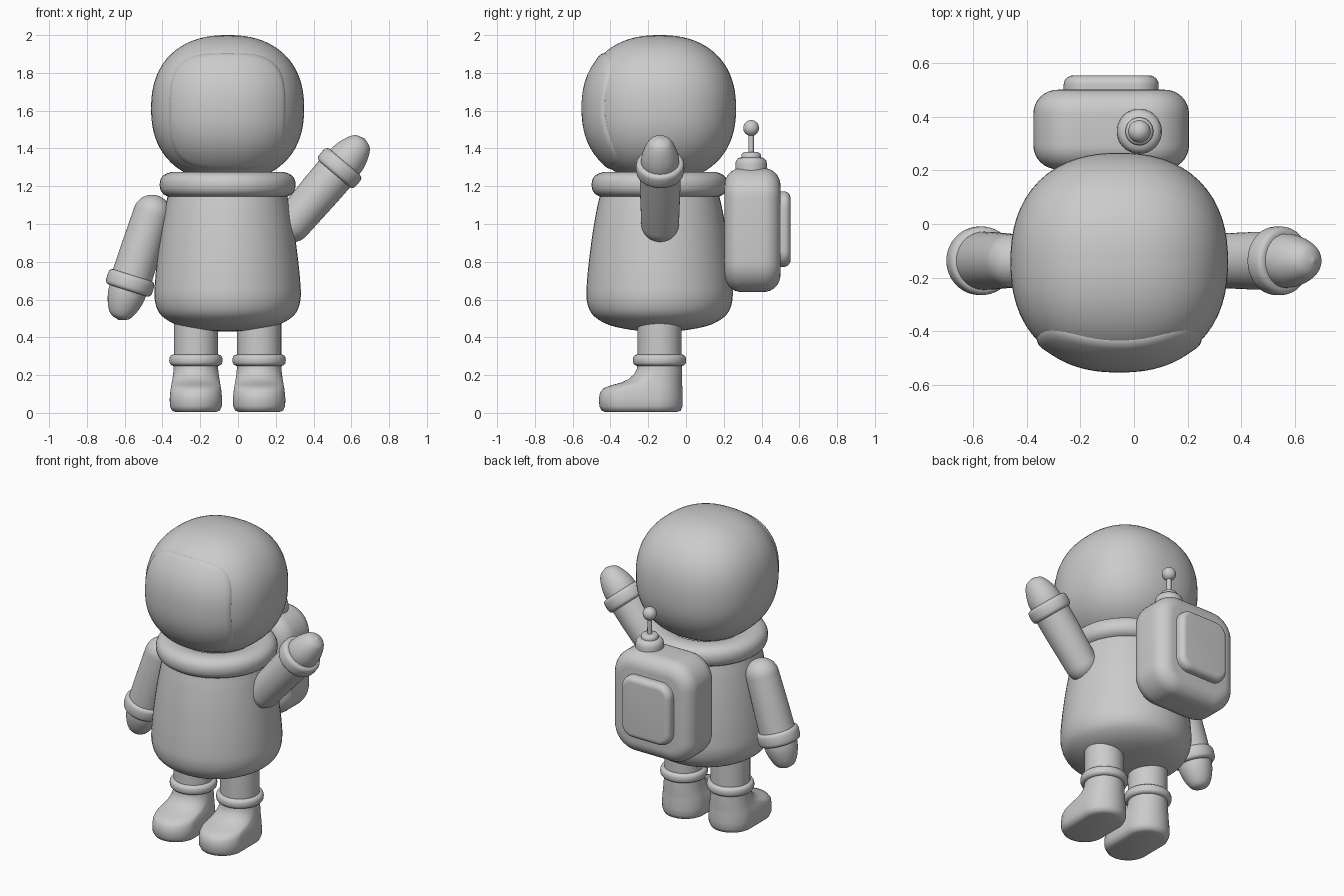
import bpy, bmesh, math
from mathutils import Matrix, Vector

cube = bpy.data.objects.get("Cube")
if cube:
    bpy.data.objects.remove(cube, do_unlink=True)

CX, CY = -0.055, -0.14   # axis of the body

suit = bpy.data.materials.new("suit_grey")
suit.use_nodes = True
GREY = (0.6, 0.6, 0.6, 1)
suit.diffuse_color = GREY
suit.node_tree.nodes["Principled BSDF"].inputs["Base Color"].default_value = GREY


def finish(name, bm, matrix=None, angle=50):
    """Turn a bmesh into a smooth shaded object."""
    bmesh.ops.remove_doubles(bm, verts=bm.verts, dist=0.0002)
    bmesh.ops.recalc_face_normals(bm, faces=bm.faces)
    if matrix:
        bm.transform(matrix)
    mesh = bpy.data.meshes.new(name)
    bm.to_mesh(mesh)
    bm.free()
    mesh.materials.append(suit)
    ob = bpy.data.objects.new(name, mesh)
    bpy.context.collection.objects.link(ob)
    bpy.ops.object.select_all(action='DESELECT')
    ob.select_set(True)
    bpy.context.view_layer.objects.active = ob
    bpy.ops.object.shade_smooth_by_angle(angle=math.radians(angle))
    return ob


def loft(name, rings, matrix=None, closed=False, caps=True, angle=50):
    """Skin a list of equal rings of points."""
    bm = bmesh.new()
    loops = [[bm.verts.new(p) for p in ring] for ring in rings]
    pairs = list(zip(loops, loops[1:]))
    if closed:
        pairs.append((loops[-1], loops[0]))
    for a, b in pairs:
        for i in range(len(a)):
            j = (i + 1) % len(a)
            bm.faces.new((a[i], a[j], b[j], b[i]))
    if caps and not closed:
        bm.faces.new(loops[0])
        bm.faces.new(loops[-1])
    return finish(name, bm, matrix, angle)


def circle(r, z, n=48):
    return [(r * math.cos(2 * math.pi * i / n), r * math.sin(2 * math.pi * i / n), z)
            for i in range(n)]


def smooth_profile(pts, steps=5):
    """Catmull-Rom curve through the profile points."""
    p = [Vector(q) for q in pts]
    p = [p[0]] + p + [p[-1]]
    out = []
    for a, b, c, d in zip(p, p[1:], p[2:], p[3:]):
        for k in range(steps):
            t = k / steps
            out.append(b + (c - a) * t / 2 + (a * 2 - b * 5 + c * 4 - d) * t * t / 2
                       + (b * 3 - a - c * 3 + d) * t ** 3 / 2)
    return out + [p[-1]]


def lathe(name, profile, matrix, closed=False, angle=50):
    return loft(name, [circle(max(r, 0.001), z) for r, z in profile], matrix, closed, True, angle)


def band(name, r_out, half, thick, matrix, power=0.75):
    """Ring with a rounded, slightly squarish section."""
    def sq(v):
        return math.copysign(abs(v) ** power, v)
    turns = [2 * math.pi * i / 24 for i in range(24)]
    prof = [(r_out - thick + thick * sq(math.cos(t)), half * sq(math.sin(t))) for t in turns]
    return lathe(name, prof, matrix, closed=True)


def place(x, y, z):
    return Matrix.Translation((x, y, z))


# Helmet: slightly boxy ball
POW, HR, HZ, HC = 2.3, 0.405, 0.388, 1.612


def boxy_ball(v):
    n = sum(abs(c) ** POW for c in v) ** (1 / POW)
    return Vector((v[0] * HR / n, v[1] * HR / n, v[2] * HZ / n))


bm = bmesh.new()
bmesh.ops.create_uvsphere(bm, u_segments=64, v_segments=40, radius=1)
for v in bm.verts:
    v.co = boxy_ball(v.co)
finish("helmet", bm, place(CX, CY, HC))

# Visor: rounded square shell lying on the helmet with a rolled rim
rings = []
HALF, SQ = 0.307, 3.4
for s, lift in [(1, -0.03), (1, 0.0), (0.993, 0.006), (0.975, 0.011), (0.94, 0.012)] + \
        [(k / 12, 0.008) for k in range(10, 0, -1)] + [(0.002, 0.008)]:
    ring = []
    for i in range(72):
        t = 2 * math.pi * i / 72
        c, d = math.cos(t), math.sin(t)
        k = s * HALF / (abs(c) ** SQ + abs(d) ** SQ) ** (1 / SQ)
        x, z = c * k, d * k - 0.015
        rest = max(0, 1 - abs(x / HR) ** POW - abs(z / HZ) ** POW)
        ring.append((x, -HR * rest ** (1 / POW) - lift, z))
    rings.append(ring)
loft("visor", rings, place(CX, CY, HC), angle=70)

# Collar and torso
band("collar", 0.36, 0.068, 0.085, place(CX, CY, 1.208), 0.85)
torso = smooth_profile([(0, 0.43), (0.13, 0.437), (0.25, 0.46), (0.325, 0.495), (0.368, 0.54),
                        (0.387, 0.61), (0.384, 0.7), (0.372, 0.82), (0.35, 0.98),
                        (0.318, 1.14), (0.28, 1.22), (0, 1.22)])
lathe("torso", torso, place(CX, CY, 0))

# Legs, ankle cuffs and boots
for side, x in (("left", 0.112), ("right", -0.223)):
    lathe(side + "_leg", [(0.117, 0.2), (0.117, 0.55)], place(x, CY, 0))
    band(side + "_ankle_cuff", 0.141, 0.031, 0.035, place(x, CY, 0.279))
    # boot levels: height, half width, toe y, heel y
    levels = smooth_profile_levels = [
        (0.004, 0.105, -0.425, -0.05), (0.012, 0.127, -0.447, -0.028),
        (0.035, 0.138, -0.459, -0.018), (0.075, 0.139, -0.461, -0.017),
        (0.11, 0.136, -0.455, -0.018), (0.132, 0.133, -0.435, -0.019),
        (0.148, 0.13, -0.39, -0.02), (0.16, 0.128, -0.345, -0.02),
        (0.177, 0.125, -0.307, -0.02), (0.205, 0.121, -0.275, -0.02),
        (0.235, 0.118, -0.26, -0.021), (0.28, 0.117, -0.257, -0.023)]
    rings = []
    for z, w, toe, heel in levels:
        ring = []
        for i in range(48):
            t = 2 * math.pi * (i + 0.5) / 48
            mid = heel - w if math.sin(t) > 0 else toe + w
            ring.append((w * math.cos(t), mid + w * math.sin(t), z))
        rings.append(ring)
    loft(side + "_boot", rings, place(x, 0, 0), angle=60)

# Arms: sleeve, wrist cuff and mitten along an axis through the cuff
sleeve = [(0.1 * math.sin(a * math.pi / 16), -0.385 - 0.1 * math.cos(a * math.pi / 16))
          for a in range(9)] + [(0.107, -0.15), (0.109, 0.02)]
mitten = smooth_profile([(0.1, 0), (0.1, 0.06), (0.09, 0.11), (0.07, 0.16),
                         (0.045, 0.19), (0, 0.205)])
for side, centre, axis in (("left", (0.538, -0.137, 1.296), (0.65, 0, 0.76)),
                           ("right", (-0.571, -0.137, 0.688), (-0.3, 0, -0.95))):
    frame = place(*centre) @ Vector(axis).to_track_quat('Z', 'Y').to_matrix().to_4x4()
    lathe(side + "_sleeve", sleeve, frame)
    band(side + "_wrist_cuff", 0.128, 0.043, 0.035, frame, 0.6)
    lathe(side + "_mitten", mitten, frame)


# Backpack and its rear panel
def soft_box(name, centre, half, corner, edge):
    bm = bmesh.new()
    bmesh.ops.create_cube(bm, size=2)
    for v in bm.verts:
        v.co = Vector(a * b for a, b in zip(v.co, half))
    along = [e for e in bm.edges if abs(e.verts[0].co.y - e.verts[1].co.y) > 0.001]
    bmesh.ops.bevel(bm, geom=along, offset=corner, segments=10, profile=0.5, affect='EDGES')
    rim = [e for e in bm.edges if abs(e.verts[0].co.y - e.verts[1].co.y) < 0.001]
    bmesh.ops.bevel(bm, geom=rim, offset=edge, segments=8, profile=0.5, affect='EDGES')
    return finish(name, bm, place(*centre))


soft_box("backpack", (-0.085, 0.352, 0.968), (0.29, 0.148, 0.328), 0.16, 0.09)
soft_box("backpack_panel", (-0.085, 0.503, 0.973), (0.177, 0.05, 0.2), 0.085, 0.035)

# Antenna
lathe("antenna_base", [(0.084, 1.27), (0.084, 1.315), (0.08, 1.335), (0.068, 1.349),
                       (0.052, 1.353), (0.052, 1.366), (0.046, 1.376), (0.035, 1.38),
                       (0, 1.38)], place(0.02, 0.345, 0))
lathe("antenna_rod", [(0.014, 1.37), (0.014, 1.5)], place(0.02, 0.345, 0))
bm = bmesh.new()
bmesh.ops.create_uvsphere(bm, u_segments=24, v_segments=16, radius=0.042)
finish("antenna_ball", bm, place(0.02, 0.345, 1.508))
